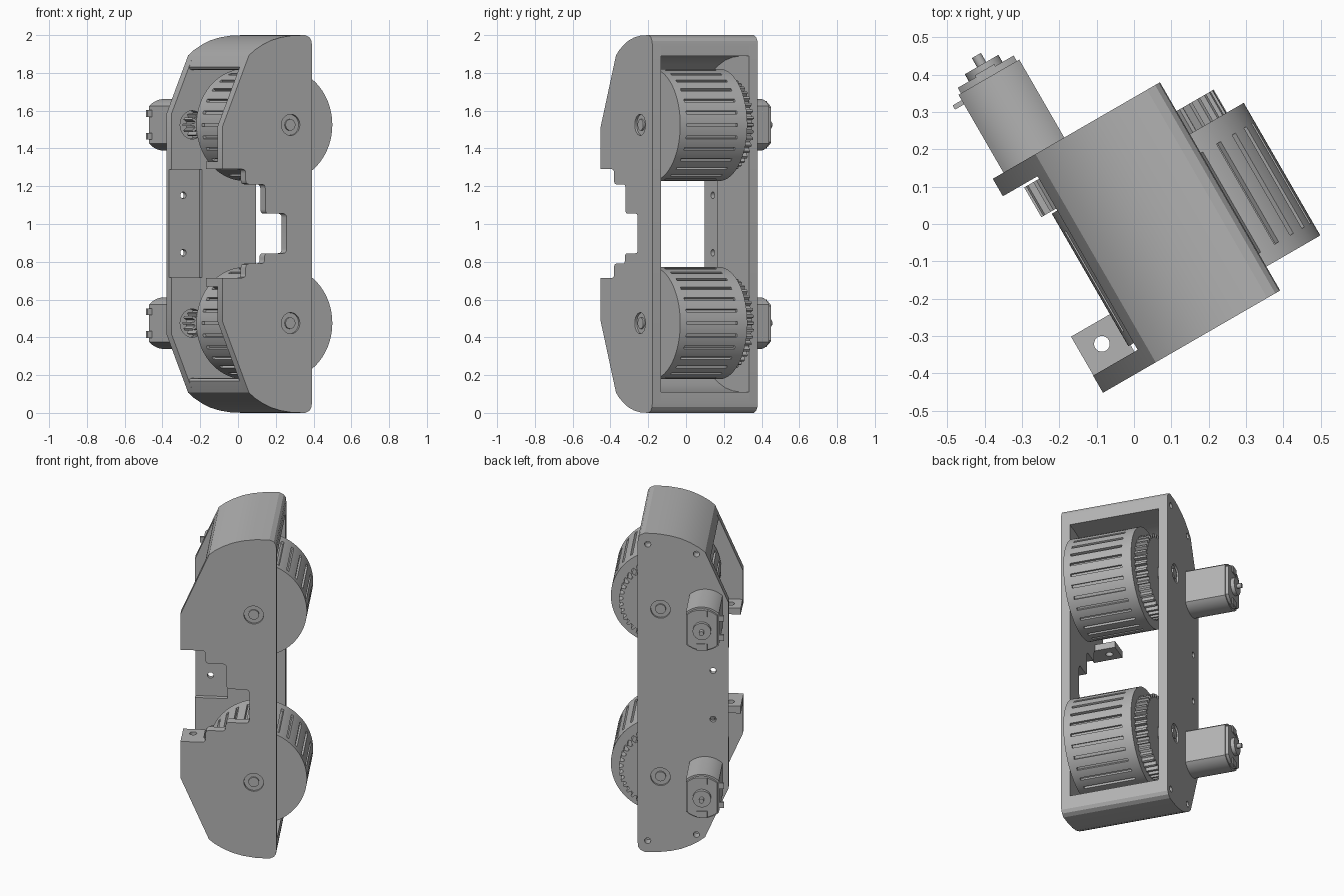
import bpy, bmesh, math
from mathutils import Matrix, Vector

if "Cube" in bpy.data.objects:
    bpy.data.objects.remove(bpy.data.objects["Cube"])

grey = bpy.data.materials.new("plain grey")
grey.diffuse_color = (0.45, 0.45, 0.45, 1)
grey.use_nodes = True
grey.node_tree.nodes["Principled BSDF"].inputs["Base Color"].default_value = grey.diffuse_color
TURN = Matrix.Rotation(math.radians(30), 4, 'Z')   # whole unit is turned on its base
AXLE_X, MOTOR_X = 0.12, -0.14
LEVELS = (("upper", 1.525), ("lower", 0.475))


def finish(name, bm):
    bmesh.ops.recalc_face_normals(bm, faces=bm.faces)
    me = bpy.data.meshes.new(name)
    bm.to_mesh(me)
    bm.free()
    me.materials.append(grey)
    ob = bpy.data.objects.new(name, me)
    bpy.context.collection.objects.link(ob)
    return ob


def prism(name, pts, a, b, axis='Y'):
    """Extrude a closed outline from a to b along Y (outline x,z) or Z (outline x,y)."""
    bm = bmesh.new()
    put = (lambda p, h: (p[0], h, p[1])) if axis == 'Y' else (lambda p, h: (p[0], p[1], h))
    low = [bm.verts.new(put(p, a)) for p in pts]
    top = [bm.verts.new(put(p, b)) for p in pts]
    bm.faces.new(low)
    bm.faces.new(top)
    n = len(pts)
    for i in range(n):
        bm.faces.new((low[i], low[(i + 1) % n], top[(i + 1) % n], top[i]))
    return finish(name, bm)


def circle(x, z, r, n=32):
    return [(x + r * math.cos(2 * math.pi * i / n), z + r * math.sin(2 * math.pi * i / n))
            for i in range(n)]


def rect(x0, x1, z0, z1):
    return [(x0, z0), (x1, z0), (x1, z1), (x0, z1)]


def gear(x, z, root, tip, teeth):
    pts = []
    for i in range(teeth):
        for f, r in ((-0.3, root), (-0.16, tip), (0.16, tip), (0.3, root)):
            t = 2 * math.pi * (i + f) / teeth
            pts.append((x + r * math.cos(t), z + r * math.sin(t)))
    return pts


def rounded(pts, r=0.022):
    """Round the inner corners of an open path."""
    out = [pts[0]]
    for p, c, q in zip(pts, pts[1:], pts[2:]):
        p, c, q = Vector(p), Vector(c), Vector(q)
        a = c + (p - c).normalized() * min(r, (p - c).length * 0.45)
        b = c + (q - c).normalized() * min(r, (q - c).length * 0.45)
        for k in range(5):
            t = k / 4
            out.append(tuple(a * (1 - t) ** 2 + c * 2 * t * (1 - t) + b * t * t))
    return out + [pts[-1]]


def cut(ob, *outline):
    cutter = prism("cutter", *outline)
    cutter.hide_render = True
    mod = ob.modifiers.new("cut", 'BOOLEAN')
    mod.operation, mod.solver, mod.object = 'DIFFERENCE', 'EXACT', cutter
    bpy.context.view_layer.objects.active = ob
    bpy.ops.object.modifier_apply(modifier=mod.name)
    bpy.data.objects.remove(cutter)


def flip(pts):
    return [(x, 2 - z) for x, z in pts]


# Shared crown outline, right edge to left shoulder
crown = [(0.25, 1.945), (0.247, 1.97), (0.235, 1.988), (0.21, 2.0), (0.13, 1.998),
         (0.06, 1.988), (0, 1.972), (-0.05, 1.95), (-0.1, 1.921), (-0.135, 1.893)]

# Front plate with stepped notch
notch = rounded([(-0.298, 1.29), (-0.155, 1.29), (-0.155, 1.21), (-0.035, 1.21),
                 (-0.035, 1.055), (0.095, 1.055), (0.095, 0.845), (-0.04, 0.845),
                 (-0.04, 0.79), (-0.155, 0.79), (-0.155, 0.715), (-0.298, 0.715)])
front_half = crown + [(-0.298, 1.513)]
front = prism("front_plate", front_half + notch + flip(front_half)[::-1], -0.35, -0.297)

# Back plate with a recessed pad
back_half = crown + [(-0.267, 1.585)]
back = prism("back_plate", back_half + flip(back_half)[::-1], 0.24, 0.294)
cut(back, rect(-0.4, -0.08, 0.718, 1.288), 0.15, 0.267)

# Screw holes in the back plate
for x, dz in ((0.193, 0.93), (-0.085, 0.88), (-0.18, 0.152)):
    for s in (1, -1):
        cut(back, circle(x, 1 + s * dz, 0.018, 16), 0.2, 0.35)

# Bars joining the plates at both ends
bar = crown + [(-0.153, 1.85), (-0.16, 1.83), (-0.152, 1.817), (-0.125, 1.815),
               (-0.06, 1.845), (0, 1.867), (0.08, 1.883), (0.16, 1.89), (0.25, 1.89)]
prism("top_bar", bar, -0.297, 0.24)
prism("bottom_bar", flip(bar), -0.297, 0.24)

# Mounting tabs beside the notch
for name, z0, z1 in (("upper_tab", 1.29, 1.33), ("lower_tab", 0.67, 0.715)):
    tab = prism(name, rect(-0.297, -0.17, -0.349, -0.177), z0, z1, 'Z')
    cut(tab, circle(-0.235, -0.235, 0.021, 24), z0 - 0.1, z1 + 0.1, 'Z')


def wheel(name, x, z, r, y0, y1, s0, s1, slots=28):
    """Drum with sunken slots around the tread."""
    bm = bmesh.new()
    step = 2 * math.pi / slots
    angles = [i * step + o for i in range(slots)
              for o in (-0.028, 0.028, step * 0.36, step * 0.64)]
    rings = [[bm.verts.new((x + r * math.cos(t), y, z + r * math.sin(t))) for t in angles]
             for y in (y0, s0, s1, y1)]
    n = len(angles)
    sunk = []
    for k in range(3):
        for i in range(n):
            j = (i + 1) % n
            f = bm.faces.new((rings[k][i], rings[k][j], rings[k + 1][j], rings[k + 1][i]))
            if k == 1 and i % 4 == 0:
                sunk.append(f)
    bm.faces.new(rings[0])
    bm.faces.new(rings[3])
    bmesh.ops.recalc_face_normals(bm, faces=bm.faces)
    for f in bmesh.ops.extrude_discrete_faces(bm, faces=sunk)["faces"]:
        for v in f.verts:
            d = Vector((v.co.x - x, 0, v.co.z - z)).normalized()
            v.co -= d * 0.016
    return finish(name, bm)


for level, z in LEVELS:
    # Holes for axle and pinion
    for plate, a, b in ((front, -0.4, -0.25), (back, 0.2, 0.35)):
        cut(plate, circle(AXLE_X, z, 0.056), a, b)
    cut(back, circle(MOTOR_X, z, 0.075), 0.2, 0.35)

    # Wheel, its gear and axle
    wheel(level + "_wheel", AXLE_X, z, 0.297, -0.276, 0.134, -0.235, 0.075)
    prism(level + "_wheel_gear", gear(AXLE_X, z, 0.222, 0.245, 40), 0.134, 0.205)
    prism(level + "_axle_bush", circle(AXLE_X, z, 0.0555), -0.338, 0.282)
    prism(level + "_axle", circle(AXLE_X, z, 0.03, 24), -0.348, 0.292)

    # Motor can: round body with two flat sides
    can = [(MOTOR_X + max(-0.094, min(0.094, p)), q) for p, q in circle(0, z, 0.137, 64)]
    half = math.sqrt(0.137 ** 2 - 0.094 ** 2)
    arc = math.atan2(half, 0.094)
    can = []
    for base in (arc, math.pi + arc):
        for i in range(17):
            t = base + (math.pi - 2 * arc) * i / 16
            can.append((MOTOR_X + 0.137 * math.cos(t), z + 0.137 * math.sin(t)))
    prism(level + "_motor_can", can, 0.285, 0.535)
    cap = [(MOTOR_X + (p - MOTOR_X) * 0.92, z + (q - z) * 0.92) for p, q in can]
    prism(level + "_motor_cap", cap, 0.535, 0.552)
    prism(level + "_motor_boss", circle(MOTOR_X, z, 0.052), 0.552, 0.574)
    prism(level + "_motor_shaft", circle(MOTOR_X, z, 0.014, 16), 0.13, 0.602)

    # Terminals on the motor side
    for s in (1, -1):
        zc = z + s * 0.06
        prism(level + "_terminal", rect(-0.262, -0.22, zc - 0.018, zc + 0.018), 0.505, 0.518)
        prism(level + "_cap_lug", rect(MOTOR_X - 0.03, MOTOR_X + 0.03, z + s * 0.105 - 0.02,
                                       z + s * 0.105 + 0.02), 0.54, 0.558)

    # Pinion
    prism(level + "_pinion", gear(MOTOR_X, z, 0.045, 0.066, 12), 0.14, 0.232)

# Turn everything and smooth the curved sides
for ob in bpy.context.collection.objects:
    ob.data.transform(TURN)
    ob.select_set(True)
bpy.context.view_layer.objects.active = front
bpy.ops.object.shade_smooth_by_angle(angle=math.radians(25))
